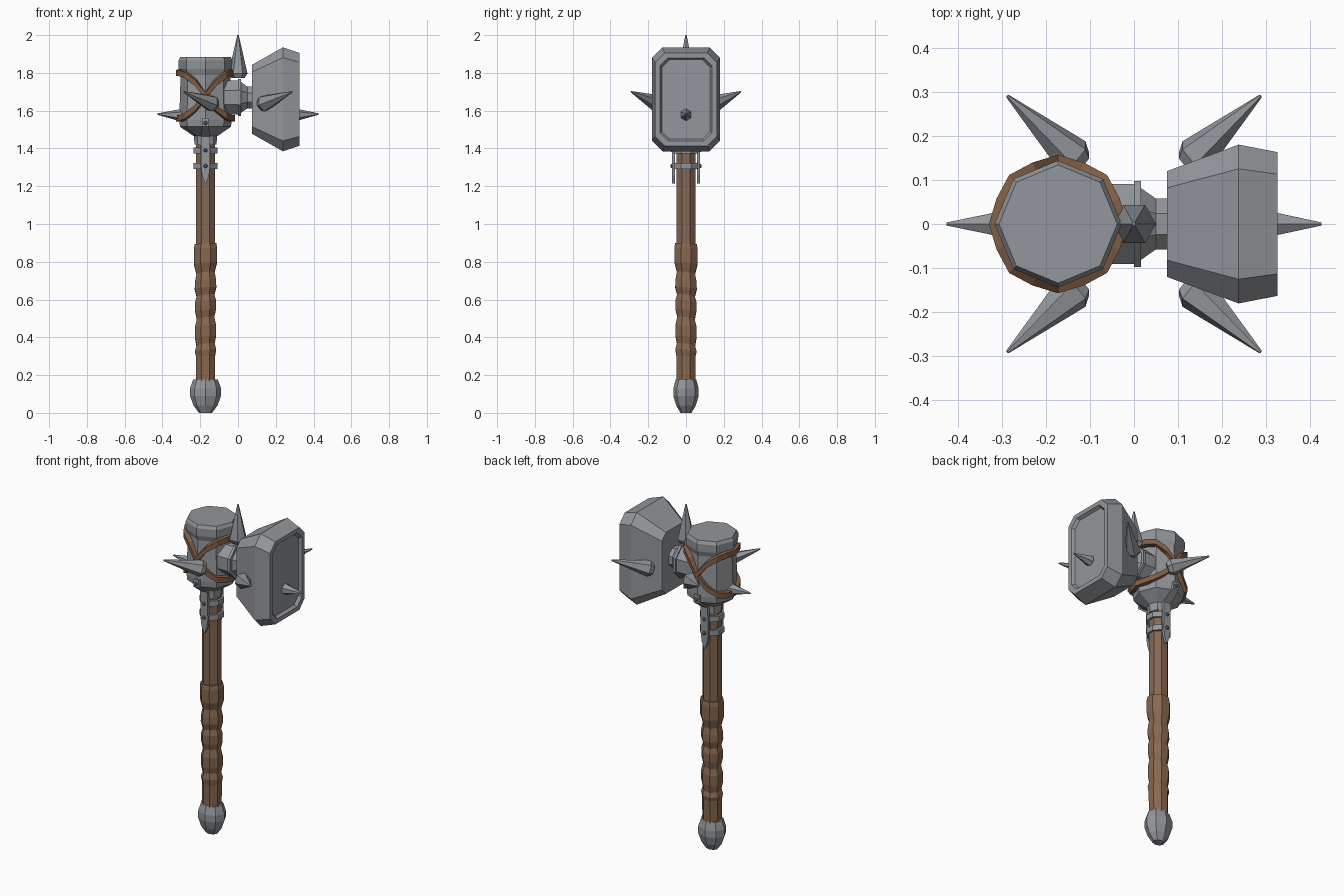
import bpy, bmesh, math
from mathutils import Vector

if "Cube" in bpy.data.objects:
    bpy.data.objects.remove(bpy.data.objects["Cube"])

CX = -0.172   # shaft axis
HZ = 1.66     # hammer block centre height


def material(name, col):
    m = bpy.data.materials.new(name)
    m.diffuse_color = (*col, 1)
    m.use_nodes = True
    m.node_tree.nodes["Principled BSDF"].inputs["Base Color"].default_value = m.diffuse_color
    return m


STEEL = material("steel grey", (0.29, 0.305, 0.325))
DARK = material("rivet grey", (0.17, 0.18, 0.2))
WOOD = material("wood brown", (0.235, 0.14, 0.088))
GRIP = material("grip brown", (0.25, 0.14, 0.08))
LEATHER = material("leather brown", (0.225, 0.115, 0.058))


def loft(name, rings, mat, closed=False):
    """Skin a list of equal point rings; cap the ends or join them in a loop."""
    bm = bmesh.new()
    vs = [[bm.verts.new(p) for p in r] for r in rings]
    n, k = len(vs), len(vs[0])
    for i in range(n if closed else n - 1):
        a, b = vs[i], vs[(i + 1) % n]
        for j in range(k):
            bm.faces.new((a[j], a[(j + 1) % k], b[(j + 1) % k], b[j]))
    if not closed:
        bm.faces.new(vs[0])
        bm.faces.new(vs[-1])
    bmesh.ops.recalc_face_normals(bm, faces=bm.faces)
    me = bpy.data.meshes.new(name)
    bm.to_mesh(me)
    bm.free()
    me.materials.append(mat)
    ob = bpy.data.objects.new(name, me)
    bpy.context.collection.objects.link(ob)
    return ob


def lathe(name, profile, mat, origin=(0, 0, 0), axis=(0, 0, 1), sides=8, turn=0.0, sy=1.0):
    """Faceted solid from (height, radius) or (height, radius, tilt) along an axis."""
    q = Vector((0, 0, 1)).rotation_difference(Vector(axis).normalized())
    rings = []
    for h, r, *t in profile:
        ring = []
        for j in range(sides):
            a = math.tau * (j + turn) / sides
            z = h + (t[0] * math.cos(a + 0.8) if t else 0)
            ring.append(Vector(origin) + q @ Vector((r * math.cos(a), sy * r * math.sin(a), z)))
        rings.append(ring)
    return loft(name, rings, mat)


def spike(name, base, tip, r):
    base, tip = Vector(base), Vector(tip)
    d = tip - base
    lathe(name, [(-0.012, r * 0.7), (0.012, r), (d.length, 0.004)], STEEL, base, d, 6)


# Shaft, wrapped grip and pommel
lathe("shaft", [(0.80, 0.054), (1.47, 0.054)], WOOD, (CX, 0, 0), turn=0.5)
lathe("wrapped_grip", [
    (0.16, 0.054), (0.30, 0.055), (0.33, 0.061, 0.008), (0.36, 0.052, 0.012),
    (0.40, 0.060, 0.008), (0.46, 0.060, 0.008), (0.50, 0.050, 0.012), (0.54, 0.059, 0.008),
    (0.59, 0.060, 0.008), (0.62, 0.051, 0.010), (0.66, 0.062, 0.008), (0.70, 0.060, 0.008),
    (0.74, 0.052, 0.010), (0.79, 0.066, 0.006), (0.87, 0.067, 0.004), (0.895, 0.062, 0.004),
], GRIP, (CX, 0, 0), turn=0.5)
lathe("pommel", [(0, 0.035), (0.04, 0.064), (0.09, 0.082), (0.13, 0.082), (0.176, 0.066)],
      STEEL, (CX, 0, 0), sy=0.82)

# Core barrel with flared cap and cone underside
lathe("core_barrel", [
    (1.42, 0.058), (1.465, 0.062), (1.515, 0.135), (1.55, 0.139), (1.79, 0.132),
    (1.82, 0.143), (1.865, 0.144), (1.883, 0.134)], STEEL, (CX, 0, 0))

# Bands around the shaft top
for i, z in enumerate((1.39, 1.307)):
    lathe(f"shaft_band_{i}", [(z - 0.016, 0.068), (z + 0.016, 0.068)], STEEL, (CX, 0, 0), turn=0.5)

# Pointed metal tongues down the front and back, with rivets
for side, s in (("front", -1), ("back", 1)):
    path = [(1.56, 0.132, 0.016), (1.515, 0.133, 0.018), (1.462, 0.060, 0.024),
            (1.30, 0.057, 0.024), (1.255, 0.057, 0.018), (1.215, 0.057, 0.003)]
    rings = [[(CX - w, s * y, z), (CX + w, s * y, z),
              (CX + w, s * (y + 0.016), z), (CX - w, s * (y + 0.016), z)] for z, y, w in path]
    loft(f"{side}_tongue", rings, STEEL)
    for i, (z, y) in enumerate(((1.535, 0.145), (1.39, 0.07), (1.307, 0.07))):
        lathe(f"{side}_rivet_{i}", [(0, 0.012), (0.008, 0.011), (0.013, 0.005)], DARK,
              (CX, s * y, z), (0, s, 0), 6)

# Two crossed leather straps around the barrel
for side, s in (("rising", 1), ("falling", -1)):
    rings = []
    for j in range(16):
        a = math.tau * j / 16
        c = math.cos(a)
        flat = 1.0 if j % 2 == 0 else math.cos(math.pi / 8)   # follow the eight flats
        z = 1.68 + s * 0.12 * math.sin(math.pi / 2 * c)
        ri, ro = 0.130 * flat, 0.157 * (1 + flat) / 2
        rings.append([(CX + r * c, r * math.sin(a), z + dz) for r, dz in
                      ((ri, -0.019), (ro, -0.016), (ro, 0.016), (ri, 0.019))])
    loft(f"{side}_strap", rings, LEATHER, closed=True)

# Stepped connector between barrel and hammer block
lathe("connector", [
    (-0.10, 0.098), (0.0, 0.098), (0.0, 0.106), (0.016, 0.106), (0.016, 0.088),
    (0.05, 0.062), (0.09, 0.062)], STEEL, (0, 0, 1.67), (1, 0, 0), turn=0.5)


# Hammer block: chamfered sections with a recessed striking face
def section(x, hy, hz, c):
    pts = [(hy, hz - c), (hy - c, hz), (c - hy, hz), (-hy, hz - c),
           (-hy, c - hz), (c - hy, -hz), (hy - c, -hz), (hy, c - hz)]
    return [(x, y, HZ + z) for y, z in pts]


loft("hammer_block", [section(*p) for p in (
    (0.075, 0.120, 0.183, 0.038), (0.237, 0.180, 0.275, 0.055), (0.325, 0.163, 0.246, 0.050),
    (0.325, 0.137, 0.220, 0.042), (0.308, 0.128, 0.210, 0.040))], STEEL)

# Spikes: top, both ends, and four diagonals
spike("top_spike", (0, 0, 1.785), (0, 0, 2.0), 0.05)
spike("barrel_end_spike", (-0.285, 0, 1.575), (-0.425, 0, 1.582), 0.034)
spike("hammer_face_spike", (0.30, 0, 1.578), (0.425, 0, 1.582), 0.032)
for sx in (-1, 1):
    for sy in (-1, 1):
        spike(f"diagonal_spike_{'left' if sx < 0 else 'right'}_{'front' if sy < 0 else 'back'}",
              (sx * 0.13, sy * 0.145, 1.635), (sx * 0.287, sy * 0.29, 1.70), 0.046)
